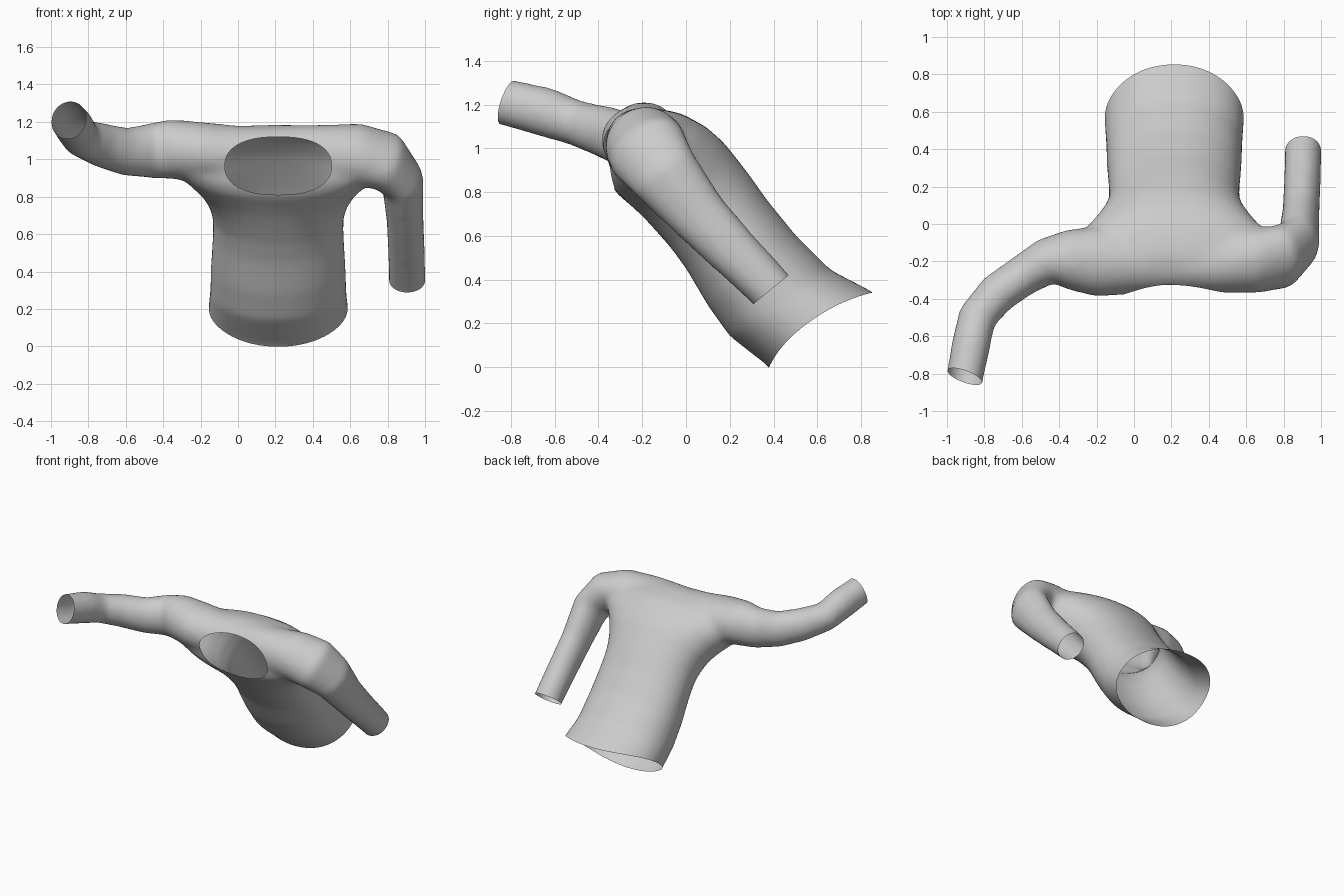
import bpy, bmesh
from math import cos, sin, pi, copysign
from mathutils import Vector
from mathutils.bvhtree import BVHTree

if "Cube" in bpy.data.objects:
    bpy.data.objects.remove(bpy.data.objects["Cube"])

CX = 0.215  # torso centre line


def new_object(name, bm):
    bmesh.ops.recalc_face_normals(bm, faces=bm.faces)
    me = bpy.data.meshes.new(name)
    bm.to_mesh(me)
    bm.free()
    ob = bpy.data.objects.new(name, me)
    bpy.context.collection.objects.link(ob)
    return ob


def loft(bm, rings):
    """Closed tube through rings of points."""
    loops = [[bm.verts.new(p) for p in r] for r in rings]
    n = len(loops[0])
    for a, b in zip(loops, loops[1:]):
        for i in range(n):
            j = (i + 1) % n
            bm.faces.new((a[i], a[j], b[j], b[i]))
    bm.faces.new(loops[0][::-1])
    bm.faces.new(loops[-1])


def sleeve(bm, path, ref):
    """path: (x, y, z, radius along ref, radius across)."""
    ref = Vector(ref).normalized()
    pts = [Vector(p[:3]) for p in path]
    rings = []
    for i, p in enumerate(path):
        t = (pts[min(i + 1, len(pts) - 1)] - pts[max(i - 1, 0)]).normalized()
        side = t.cross(ref).normalized()
        up = side.cross(t)
        rings.append([pts[i] + up * p[3] * cos(k * pi / 12) + side * p[4] * sin(k * pi / 12)
                      for k in range(24)])
    loft(bm, rings)


def prism(profile, origin, axis, xaxis, half):
    """Cutter: profile swept along an axis."""
    z = Vector(axis).normalized()
    x = Vector(xaxis)
    x = (x - z * x.dot(z)).normalized()
    y = z.cross(x)
    bm = bmesh.new()
    loft(bm, [[Vector(origin) + x * u + y * v + z * d for u, v in profile] for d in (-half, half)])
    ob = new_object("cutter", bm)
    ob.hide_render = True
    return ob


# Torso: front y,z / back y,z / half width, from below the hem up to the neck
body = bmesh.new()
torso = [(.45, -.10, .94, .24, .385), (.38, 0, .862, .34, .378), (.2, .14, .66, .445, .365),
         (.1, .28, .5, .605, .36), (0, .45, .37, .765, .35), (-.07, .545, .3, .865, .352),
         (-.14, .625, .235, .95, .38), (-.2, .69, .17, 1.03, .43), (-.26, .745, .09, 1.1, .5),
         (-.32, .795, -.02, 1.16, .56), (-.35, .85, -.14, 1.185, .58), (-.36, .92, -.2, 1.185, .56)]
rings = []
for fy, fz, by, bz, hw in torso:
    mid = Vector((CX, (fy + by) / 2, (fz + bz) / 2))
    half = Vector((0, (by - fy) / 2, (bz - fz) / 2))
    ring = []
    for k in range(32):
        c, s = cos(k * pi / 16), sin(k * pi / 16)
        c, s = (copysign(abs(v) ** .92, v) for v in (c, s))
        ring.append(mid + Vector((hw * c, 0, 0)) + half * s)
    rings.append(ring)
loft(body, rings)

# Raised arm (shoulder line to cuff)
sleeve(body, [(.25, -.2, 1.01, .165, .165), (.0, -.2, 1.015, .165, .175), (-.2, -.2, 1.04, .16, .19),
              (-.36, -.19, 1.055, .16, .16), (-.47, -.2, 1.045, .148, .125), (-.6, -.28, 1.04, .13, .11),
              (-.73, -.37, 1.075, .12, .11), (-.84, -.5, 1.115, .105, .105), (-.87, -.64, 1.165, .115, .105),
              (-.905, -.82, 1.21, .108, .1), (-.94, -.98, 1.25, .108, .1)], (0, 0, 1))
# Lowered arm
sleeve(body, [(.18, -.2, 1.01, .165, .168), (.43, -.2, 1.015, .165, .175), (.65, -.195, 1.02, .182, .165),
              (.79, -.175, .99, .19, .145), (.88, -.1, .885, .165, .115), (.892, .06, .69, .135, .1),
              (.9, .22, .525, .12, .1), (.905, .39, .355, .108, .1), (.905, .49, .235, .108, .1)],
       (0, .77, .63))
shirt = new_object("long_sleeve_shirt", body)

# Blend the parts into one soft skin
m = shirt.modifiers.new("merge", 'REMESH')
m.mode = 'VOXEL'
m.voxel_size = .018
m = shirt.modifiers.new("soften", 'SMOOTH')
m.factor = .5
m.iterations = 22

# Openings: neck, hem, two cuffs
neck = [(.285 * copysign(abs(cos(a)) ** .85, cos(a)), .155 * copysign(abs(sin(a)) ** .85, sin(a)))
        for a in (k * pi / 24 for k in range(48))]
hem = [(u / 20, .06 * min(1.2, (u / 7.4) ** 2)) for u in range(-10, 11)] + [(.5, -.4), (-.5, -.4)]
square = [(-.2, -.2), (.2, -.2), (.2, .2), (-.2, .2)]


def cuff(end, t):
    t = Vector(t).normalized()
    return prism(square, Vector(end) + t * .2, t, (1, 0, 0) if abs(t.x) < .1 else (0, 0, 1), .2)


cutters = [prism(neck, (CX, -.46, .965), (0, -1, 0), (1, 0, 0), .25),
           prism(hem, (CX, .615, .168), (0, -.81, -.585), (1, 0, 0), .6),
           cuff((-.905, -.815, 1.21), (-.33, -.9, .3)),
           cuff((.905, .39, .355), (0, .63, -.77))]
for c in cutters:
    m = shirt.modifiers.new("opening", 'BOOLEAN')
    m.operation = 'DIFFERENCE'
    m.solver = 'EXACT'
    m.object = c

# Bake, then drop the faces left by the cutters so the shirt is hollow
dg = bpy.context.evaluated_depsgraph_get()
mesh = bpy.data.meshes.new_from_object(shirt.evaluated_get(dg))
trees = [BVHTree.FromObject(c, dg) for c in cutters]
shirt.modifiers.clear()
shirt.data = mesh
bm = bmesh.new()
bm.from_mesh(mesh)
cut = [f for f in bm.faces
       if any(all(t.find_nearest(v.co)[3] < 2e-4 for v in f.verts) for t in trees)]
bmesh.ops.delete(bm, geom=cut, context='FACES')
for f in bm.faces:
    f.smooth = True
bm.to_mesh(mesh)
bm.free()
for c in cutters:
    bpy.data.objects.remove(c)
